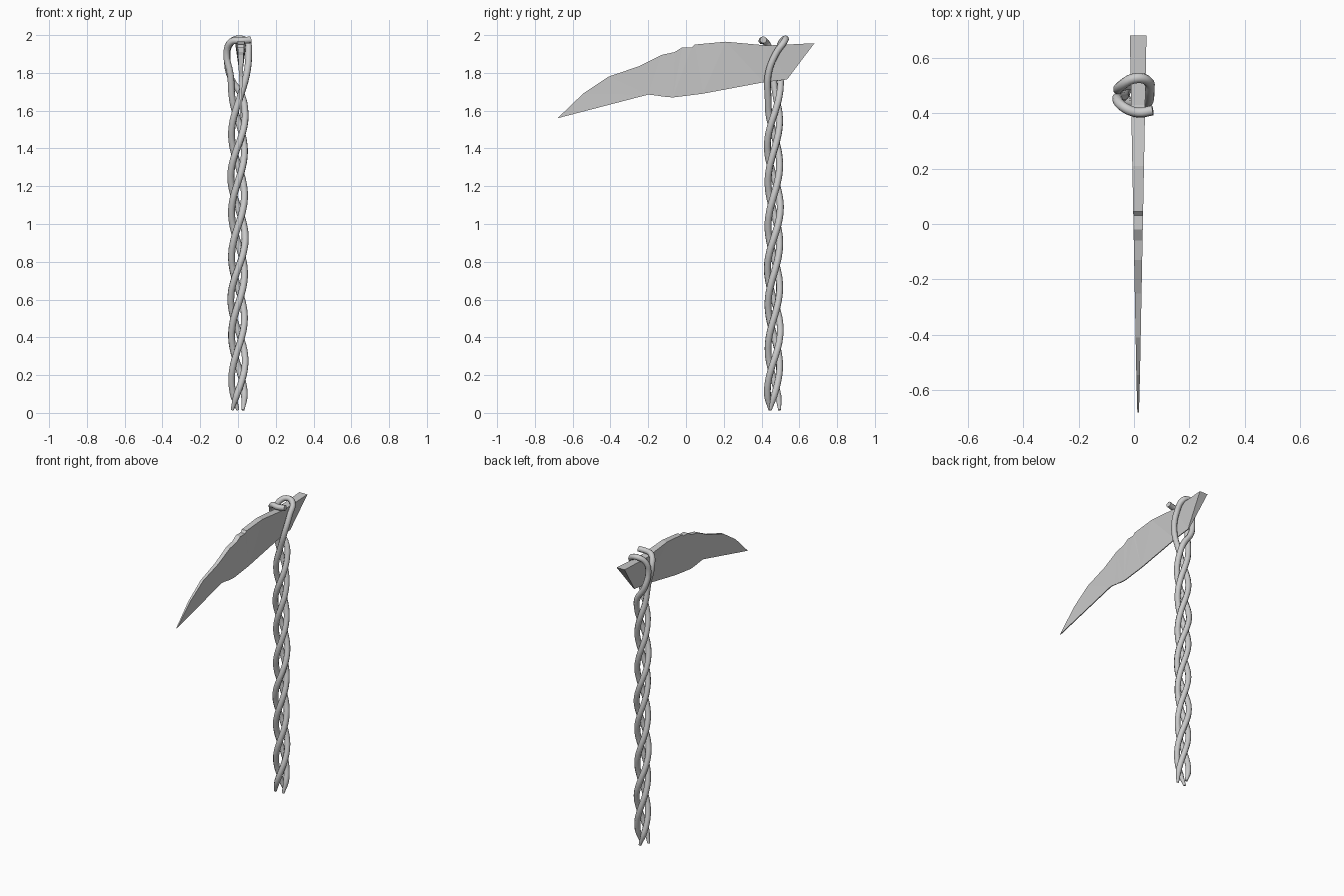
import bpy, bmesh, math

if "Cube" in bpy.data.objects:
    bpy.data.objects.remove(bpy.data.objects["Cube"])


def blade():
    # Outline in the YZ plane: thick spine on top, thin cutting edge below
    spine = [(-0.545, 1.69), (-0.41, 1.78), (-0.25, 1.835), (-0.13, 1.895), (-0.06, 1.91),
             (-0.02, 1.935), (0.03, 1.935), (0.045, 1.95), (0.21, 1.965), (0.43, 1.945),
             (0.68, 1.957)]
    edge = [(0.535, 1.765), (0.41, 1.75), (0.09, 1.69), (-0.07, 1.67), (-0.125, 1.675),
            (-0.1, 1.715), (-0.155, 1.68), (-0.2, 1.685), (-0.68, 1.56)]
    outline = [(y, z, 0.004 + 0.026 * (y + 0.68) / 1.36) for y, z in spine]
    outline += [(y, z, 0.003) for y, z in edge]
    bm = bmesh.new()
    left = [bm.verts.new((0.015 - h, y, z)) for y, z, h in outline]
    right = [bm.verts.new((0.015 + h, y, z)) for y, z, h in outline]
    bm.faces.new(left)
    bm.faces.new(right[::-1])
    n = len(outline)
    for i in range(n):
        j = (i + 1) % n
        bm.faces.new((left[i], right[i], right[j], left[j]))
    bmesh.ops.triangulate(bm, faces=[f for f in bm.faces if len(f.verts) > 4])
    bmesh.ops.recalc_face_normals(bm, faces=bm.faces)
    me = bpy.data.meshes.new("blade")
    bm.to_mesh(me)
    bm.free()
    bpy.context.collection.objects.link(bpy.data.objects.new("blade", me))


def twist(offset, amp, z_end, z_start=0.015):
    # One strand of the right-handed twisted handle, from the bottom up
    n = 22
    pts = []
    for i in range(n + 1):
        z = z_start + (z_end - z_start) * i / n
        t = math.radians(180 + offset + 360 * (z - 1.25) / 0.65)
        pts.append((amp * math.cos(t), 0.465 + 0.9 * amp * math.sin(t), z))
    return pts


def vine(name, pts, thin_ends):
    cu = bpy.data.curves.new(name, 'CURVE')
    cu.dimensions = '3D'
    cu.bevel_depth = 0.0185
    cu.bevel_resolution = 2
    cu.resolution_u = 4
    cu.use_fill_caps = True
    sp = cu.splines.new('BEZIER')
    sp.bezier_points.add(len(pts) - 1)
    for p, co in zip(sp.bezier_points, pts):
        p.co = co
        p.handle_left_type = p.handle_right_type = 'AUTO'
    for i in thin_ends:
        sp.bezier_points[i].radius = 0.45
    sp.use_smooth = True
    ob = bpy.data.objects.new(name, cu)
    bpy.context.collection.objects.link(ob)


blade()

# Long vine: up the right side, over the blade and back down the left side
up = twist(235, 0.034, 1.66)
down = twist(0, 0.038, 1.68)
over = [(0.045, 0.435, 1.79), (0.056, 0.475, 1.9), (0.045, 0.52, 1.965), (0.0, 0.525, 1.98),
        (-0.045, 0.5, 1.95), (-0.057, 0.485, 1.88), (-0.037, 0.5, 1.77)]
vine("looped_vine", up + over + down[::-1], (0, -1))

# Short vine: up the left side, over the front of the spine, cut end on the right
hook = [(-0.04, 0.46, 1.79), (-0.06, 0.45, 1.91), (-0.035, 0.42, 1.965),
        (0.015, 0.402, 1.97), (0.068, 0.41, 1.975)]
vine("hooked_vine", twist(105, 0.034, 1.66) + hook, (0,))
